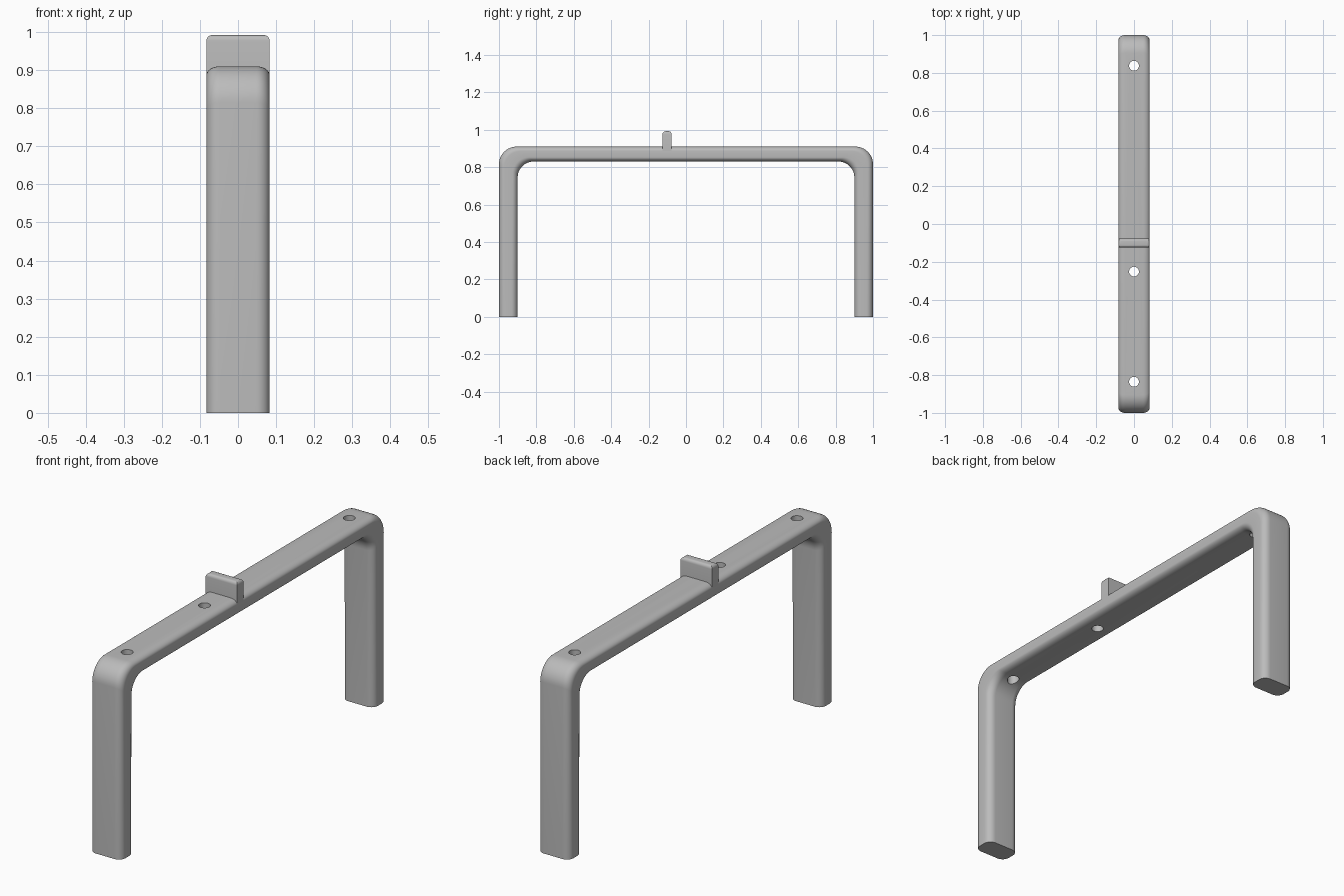
import bpy, bmesh
from math import sin, cos, pi
from mathutils import Vector

if "Cube" in bpy.data.objects:
    bpy.data.objects.remove(bpy.data.objects["Cube"])

HALF_W, FILLET, STEPS = 0.083, 0.035, 12

grey = bpy.data.materials.new("plain grey")
grey.use_nodes = True
colour = (0.5, 0.5, 0.5, 1)
grey.diffuse_color = colour
grey.node_tree.nodes["Principled BSDF"].inputs["Base Color"].default_value = colour


def finish(name, bm):
    bmesh.ops.recalc_face_normals(bm, faces=bm.faces)
    mesh = bpy.data.meshes.new(name)
    bm.to_mesh(mesh)
    bm.free()
    mesh.materials.append(grey)
    obj = bpy.data.objects.new(name, mesh)
    bpy.context.collection.objects.link(obj)
    return obj


def side_path(leg_y, top_z, radius):
    """Up one leg, round the bend, and mirrored down the other (y, z)."""
    arc = [i * pi / 2 / STEPS for i in range(STEPS + 1)]
    half = [Vector((leg_y, 0))] + [
        Vector((leg_y - radius + radius * cos(a), top_z - radius + radius * sin(a))) for a in arc]
    return half + [Vector((-p.x, p.y)) for p in reversed(half)]


def smooth(obj):
    bpy.ops.object.select_all(action='DESELECT')
    obj.select_set(True)
    bpy.context.view_layer.objects.active = obj
    bpy.ops.object.shade_smooth_by_angle(angle=pi / 6)


# Arch frame: rounded section swept between the outer and inner side paths
bm = bmesh.new()
rings = []
for outer, inner in zip(side_path(1, 0.91, 0.095), side_path(0.9, 0.83, 0.085)):
    across = (inner - outer).normalized()
    ring = []
    for sx, sd, start in ((1, 1, 0), (-1, 1, 1), (-1, -1, 2), (1, -1, 3)):
        for i in range(9):
            a = pi / 2 * (start + i / 8)
            x = sx * (HALF_W - FILLET) + FILLET * cos(a)
            depth = FILLET - FILLET * sin(a)
            p = outer + across * depth if sd > 0 else inner - across * (2 * FILLET - depth)
            ring.append(bm.verts.new((x, p.x, p.y)))
    rings.append(ring)
for r0, r1 in zip(rings, rings[1:]):
    for i in range(len(r0)):
        j = (i + 1) % len(r0)
        bm.faces.new((r0[i], r0[j], r1[j], r1[i]))
bm.faces.new(rings[0])
bm.faces.new(rings[-1])
frame = finish("arch_frame", bm)

# Screw holes through the top bar
bm = bmesh.new()
for y in (-0.835, -0.252, 0.838):
    made = bmesh.ops.create_cone(bm, cap_ends=True, segments=32,
                                 radius1=0.026, radius2=0.026, depth=0.4)
    bmesh.ops.translate(bm, verts=made["verts"], vec=(0, y, 0.87))
cutter = finish("hole_cutter", bm)
cutter.hide_render = True
cut = frame.modifiers.new("holes", 'BOOLEAN')
cut.operation, cut.solver, cut.object = 'DIFFERENCE', 'EXACT', cutter
bpy.context.view_layer.objects.active = frame
frame.select_set(True)
bpy.ops.object.modifier_apply(modifier=cut.name)
bpy.data.objects.remove(cutter)
smooth(frame)

# Upright stop tab with a rounded top
bm = bmesh.new()
bmesh.ops.create_cube(bm, size=1)
bmesh.ops.scale(bm, verts=bm.verts, vec=(HALF_W * 2, 0.048, 0.116))
bmesh.ops.translate(bm, verts=bm.verts, vec=(0, -0.101, 0.934))
top_edges = [e for e in bm.edges if all(v.co.z > 0.95 for v in e.verts)]
bmesh.ops.bevel(bm, geom=top_edges, offset=0.015, segments=5, profile=0.5, affect='EDGES')
smooth(finish("stop_tab", bm))
